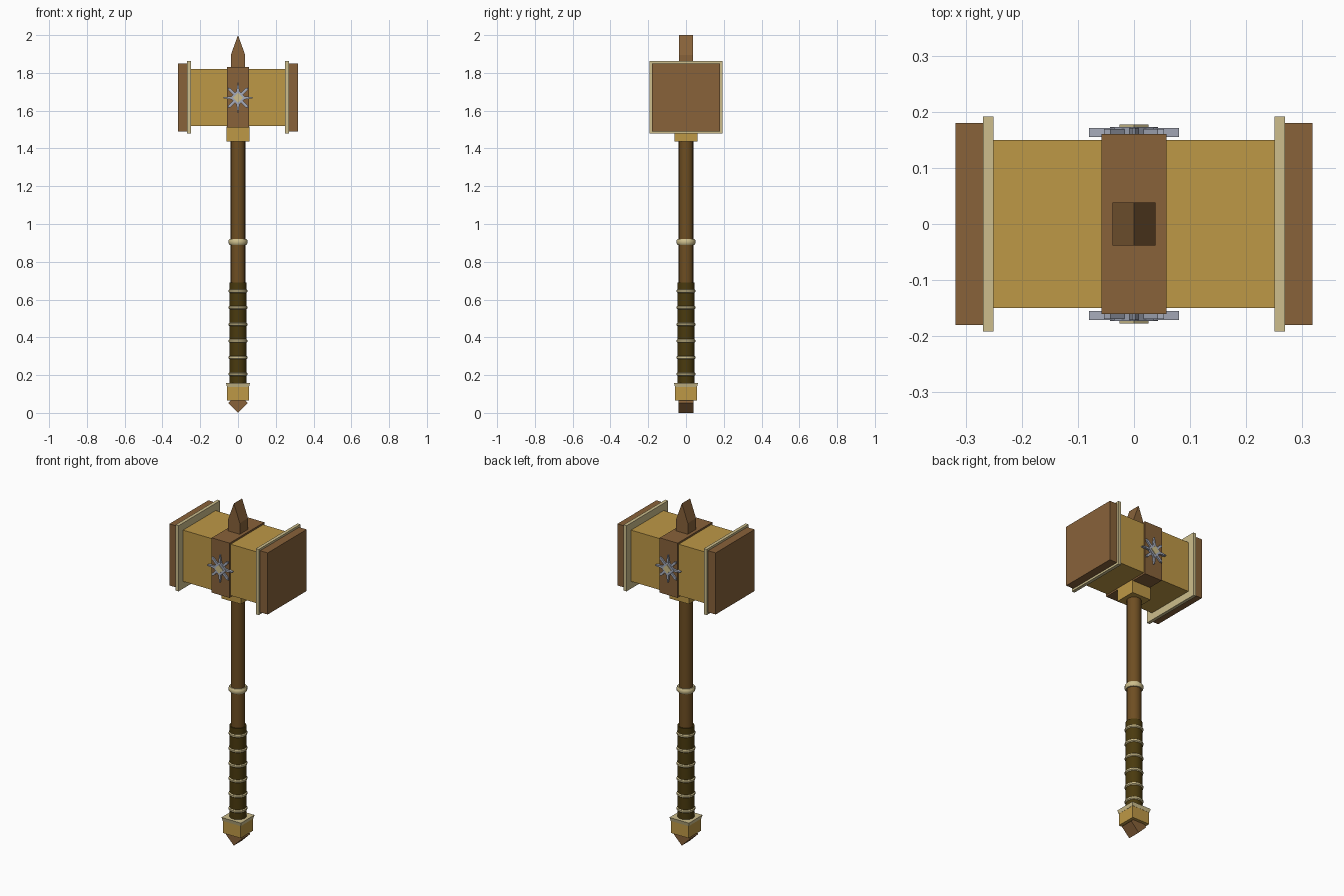
import bpy, bmesh, math
from mathutils import Vector

if "Cube" in bpy.data.objects:
    bpy.data.objects.remove(bpy.data.objects["Cube"])


def material(name, r, g, b):
    m = bpy.data.materials.new(name)
    lin = [(c / 255 / 12.92) if c / 255 <= 0.04045 else ((c / 255 + 0.055) / 1.055) ** 2.4 for c in (r, g, b)]
    m.diffuse_color = (*lin, 1)
    m.use_nodes = True
    m.node_tree.nodes["Principled BSDF"].inputs["Base Color"].default_value = m.diffuse_color
    return m


GOLD = material("gold", 190, 152, 70)
BROWN = material("brown", 136, 98, 58)
CREAM = material("cream", 205, 190, 140)
WOOD = material("shaft_wood", 110, 78, 34)
GRIP = material("dark_leather", 74, 58, 14)
SILVER = material("silver", 166, 171, 186)


def finish(name, bm, mat, smooth=False):
    bmesh.ops.recalc_face_normals(bm, faces=bm.faces[:])
    me = bpy.data.meshes.new(name)
    bm.to_mesh(me)
    bm.free()
    me.materials.append(mat)
    ob = bpy.data.objects.new(name, me)
    bpy.context.collection.objects.link(ob)
    if smooth:
        bpy.ops.object.select_all(action='DESELECT')
        ob.select_set(True)
        bpy.context.view_layer.objects.active = ob
        bpy.ops.object.shade_smooth_by_angle(angle=math.radians(35))
    return ob


def box(name, x, y, z, mat):
    """Box from (min, max) ranges."""
    bm = bmesh.new()
    bmesh.ops.create_cube(bm, size=1)
    for v in bm.verts:
        v.co = Vector([r[0] if c < 0 else r[1] for c, r in zip(v.co, (x, y, z))])
    return finish(name, bm, mat)


def prism(name, outline, y0, y1, mat):
    """Extrude an (x, z) outline along y."""
    bm = bmesh.new()
    a = [bm.verts.new((x, y0, z)) for x, z in outline]
    b = [bm.verts.new((x, y1, z)) for x, z in outline]
    n = len(a)
    bm.faces.new(a)
    bm.faces.new(b[::-1])
    for i in range(n):
        bm.faces.new((a[i], b[i], b[(i + 1) % n], a[(i + 1) % n]))
    return finish(name, bm, mat)


def lathe(name, profile, mat, sides=16):
    """Closed solid turned around z from (radius, z) points."""
    bm = bmesh.new()
    rings = [[bm.verts.new((r * math.cos(2 * math.pi * i / sides), r * math.sin(2 * math.pi * i / sides), z))
              for i in range(sides)] for r, z in profile]
    for lo, hi in zip(rings, rings[1:]):
        for i in range(sides):
            j = (i + 1) % sides
            bm.faces.new((lo[i], lo[j], hi[j], hi[i]))
    bm.faces.new(rings[0][::-1])
    bm.faces.new(rings[-1])
    return finish(name, bm, mat, True)


def ring(name, z, r, h):
    lathe(name, [(r - .005, z - h / 2), (r, z - h / 4), (r, z + h / 4), (r - .005, z + h / 2)], CREAM)


# Hammer head
box("head_core", (-.255, .255), (-.15, .15), (1.52, 1.82), GOLD)
box("head_band", (-.058, .058), (-.16, .16), (1.51, 1.83), BROWN)
for side, s in (("left", -1), ("right", 1)):
    box(side + "_trim_plate", sorted((s * .25, s * .269)), (-.192, .192), (1.478, 1.862), CREAM)
    box(side + "_striking_face", sorted((s * .268, s * .318)), (-.18, .18), (1.49, 1.85), BROWN)
prism("top_spike", [(-.038, 1.82), (.038, 1.82), (.038, 1.895), (0, 2), (-.038, 1.895)], -.038, .038, BROWN)
box("head_collar", (-.062, .062), (-.062, .062), (1.437, 1.515), GOLD)

# Handle
lathe("shaft", [(.039, .66), (.039, 1.45)], WOOD)
lathe("grip", [(.045, .15), (.045, .69)], GRIP)
ring("shaft_ring", .905, .05, .03)
for i in range(6):
    ring(f"grip_ring_{i + 1}", .205 + i * .088, .05, .018)

# Pommel
box("pommel_block", (-.057, .057), (-.057, .057), (.065, .14), GOLD)
flange = box("pommel_flange", (-.063, .063), (-.063, .063), (.136, .157), CREAM)
for v in flange.data.vertices:
    if v.co.z < .14:
        v.co.x *= .92
        v.co.y *= .92
prism("pommel_tip", [(0, 0), (.052, .052), (0, .104), (-.052, .052)], -.039, .039, BROWN)

# Star emblem on the front and back of the band
C = 1.668
for face, s in (("front", -1), ("back", 1)):
    def plate(name, pts, angle, depth, mat):
        ca, sa = math.cos(angle), math.sin(angle)
        prism(f"{face}_{name}", [(x * ca - z * sa, C + x * sa + z * ca) for x, z in pts],
              s * .155, s * depth, mat)
    for k in range(4):
        a = k * math.pi / 2
        plate(f"star_point_{k + 1}", [(0, -.013), (.08, -.002), (.08, .002), (0, .013)], a, .171, SILVER)
        plate(f"star_ray_{k + 1}", [(0, -.007), (.066, -.007), (.076, 0), (.066, .007), (0, .007)],
              a + math.pi / 4, .169, SILVER)
    plate("star_centre", [(.043, 0), (0, .043), (-.043, 0), (0, -.043)], 0, .173, SILVER)
    plate("star_gem", [(.026, 0), (0, .026), (-.026, 0), (0, -.026)], 0, .177, CREAM)
